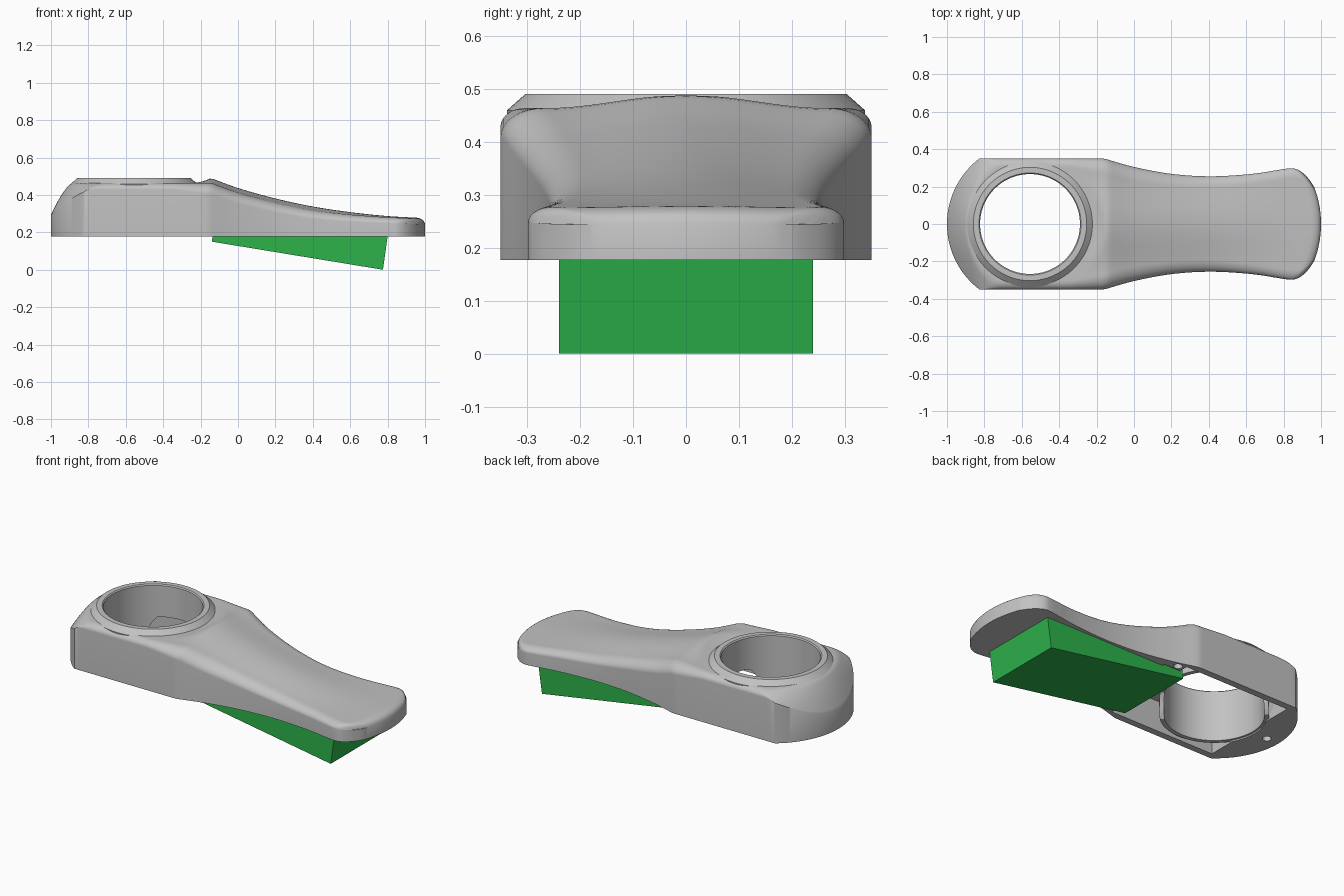
import bpy, bmesh, math

if "Cube" in bpy.data.objects:
    bpy.data.objects.remove(bpy.data.objects["Cube"])

CX = -0.556      # centre of the round opening
FLOOR = 0.177    # underside of the housing


def material(name, rgb):
    m = bpy.data.materials.new(name)
    m.diffuse_color = (*rgb, 1)
    m.use_nodes = True
    m.node_tree.nodes["Principled BSDF"].inputs["Base Color"].default_value = m.diffuse_color
    return m


GREY = material("grey", (0.54, 0.54, 0.54))
GREEN = material("green", (0.026, 0.45, 0.07))


def curve(pts, x):
    """Smooth interpolation through (x, value) points."""
    if x <= pts[0][0]:
        return pts[0][1]
    if x >= pts[-1][0]:
        return pts[-1][1]
    i = max(k for k in range(len(pts) - 1) if pts[k][0] <= x)

    def slope(k):
        a, b = pts[max(k - 1, 0)], pts[min(k + 1, len(pts) - 1)]
        return (b[1] - a[1]) / (b[0] - a[0])
    (x0, y0), (x1, y1) = pts[i], pts[i + 1]
    h = x1 - x0
    t = (x - x0) / h
    return ((2*t**3 - 3*t*t + 1) * y0 + (t**3 - 2*t*t + t) * h * slope(i)
            + (3*t*t - 2*t**3) * y1 + (t**3 - t*t) * h * slope(i + 1))


def smoothstep(a, b, x):
    t = min(1, max(0, (x - a) / (b - a)))
    return t * t * (3 - 2 * t)


WIDTH = [(-0.16, .35), (0, .305), (.2, .268), (.4, .255), (.6, .265), (.78, .287),
         (.9, .298), (.94, .291), (.97, .27), (.988, .24), (1, .2)]
CROWN = [(-.14, .488), (0, .437), (.2, .381), (.4, .338), (.6, .308), (.8, .287), (1, .276)]
DROP = [(-.35, .035), (-.12, .06), (.1, .055), (.4, .042), (.9, .03)]
ROUND = [(-.35, .045), (-.12, .08), (.2, .065), (.9, .05)]
REAR_EDGE = [(-1, .30), (-.94, .345), (-.88, .388), (-.82, .418), (-.7, .44)]


def left_end(y):
    return -0.56 - math.sqrt(0.44**2 - y * y)


def right_end(y):
    return 1 - .555 + math.sqrt(.555**2 - y * y)


def top_height(x, y, edge):
    r = math.hypot(x - CX, y)
    # gentle crown across the width, 1 on the centre line and 0 at the sides
    side = .5 + .5 * math.cos(math.pi * min(1, abs(y) / .27))
    # shoulder around the ring, ridge, then the falling handle
    if x < -.14:
        z = .463 + .025 * smoothstep(.345, .415, r) * side * smoothstep(-.4, -.25, x)
    else:
        z = curve(CROWN, x) - (.025 - .02 * smoothstep(.3, .9, x)) * (1 - side)
    # rounded edge
    rad = curve(ROUND, x)
    k = max(0, 1 - edge / rad)
    z -= curve(DROP, x) * (1 - math.sqrt(max(0, 1 - k * k)))
    # rear face: slopes from the ring's rim to the curved end wall
    if x < -.6:
        rear = .49 - max(0, r - .305) / .135 * (.49 - curve(REAR_EDGE, x))
        d = .012                      # soft blend between the two surfaces
        h = max(0, d - abs(z - rear)) / d
        z = min(z, rear) - h * h * d / 4
    return z


def shade(ob, angle):
    bpy.ops.object.select_all(action='DESELECT')
    ob.select_set(True)
    bpy.context.view_layer.objects.active = ob
    bpy.ops.object.shade_smooth_by_angle(angle=math.radians(angle))


def finish(name, bm, mat, angle=None):
    bmesh.ops.recalc_face_normals(bm, faces=bm.faces)
    me = bpy.data.meshes.new(name)
    bm.to_mesh(me)
    bm.free()
    ob = bpy.data.objects.new(name, me)
    bpy.context.collection.objects.link(ob)
    me.materials.append(mat)
    if angle:
        shade(ob, angle)
    return ob


# --- housing: sculpted top, vertical walls, flat underside
NX, NV = 150, 68
bm = bmesh.new()
top, low = [], []
for i in range(NX + 1):
    s = -math.cos(math.pi * i / NX) * .45 + (-1 + 2 * i / NX) * .55
    w = min(.35, curve(WIDTH, s))
    rt, rl = [], []
    for j in range(NV + 1):
        v = math.sin(math.pi / 2 * (-1 + 2 * j / NV))
        y = v * w
        x = s
        if s < -.7:
            x = -.7 + (-.7 - s) / .3 * (left_end(y) + .7)
        elif s > .7:
            x = .7 + (s - .7) / .3 * (right_end(y) - .7)
        edge = w - abs(y)
        if x > .8:
            # combine side and end distance so the corner stays round
            a, b = max(0, .05 - edge), max(0, .05 - (right_end(y) - x))
            edge = max(0, .05 - math.hypot(a, b))
        rt.append(bm.verts.new((x, y, top_height(x, y, edge))))
        rl.append(bm.verts.new((x, y, FLOOR)))
    top.append(rt)
    low.append(rl)
for i in range(NX):
    for j in range(NV):
        for g in (top, low):
            bm.faces.new((g[i][j], g[i + 1][j], g[i + 1][j + 1], g[i][j + 1]))
    for j in (0, NV):
        bm.faces.new((top[i][j], top[i + 1][j], low[i + 1][j], low[i][j]))
for j in range(NV):
    for i in (0, NX):
        bm.faces.new((top[i][j], top[i][j + 1], low[i][j + 1], low[i][j]))
housing = finish("housing", bm, GREY)


# --- cutters: underside cavity, round opening, screw holes
def box(name, x0, x1, hy, z0, z1):
    b = bmesh.new()
    bmesh.ops.create_cube(b, size=1)
    for v in b.verts:
        v.co = (x0 if v.co.x < 0 else x1, v.co.y * 2 * hy, z0 if v.co.z < 0 else z1)
    return finish(name, b, GREY)


def cylinder(name, x, y, r, z0, z1, n):
    b = bmesh.new()
    bmesh.ops.create_cone(b, cap_ends=True, segments=n, radius1=r, radius2=r, depth=z1 - z0)
    bmesh.ops.translate(b, verts=b.verts, vec=(x, y, (z0 + z1) / 2))
    return finish(name, b, GREY)


cutters = [box("cavity_cutter", -.8, -.105, .31, .1, .36),
           box("cavity_front_cutter", -.15, .003, .255, .09, .3),
           cylinder("opening_cutter", CX, 0, .28, .05, .7, 96)]
for sx, sy in ((-.92, 0), (-.065, .285), (-.065, -.285)):
    cutters.append(cylinder("screw_hole_cutter", sx, sy, .024, .1, .22, 20))
for c in cutters:
    c.hide_render = True
    m = housing.modifiers.new("cut", 'BOOLEAN')
    m.operation = 'DIFFERENCE'
    m.solver = 'EXACT'
    m.object = c
bpy.context.view_layer.update()
cut = bpy.data.meshes.new_from_object(
    housing.evaluated_get(bpy.context.evaluated_depsgraph_get()))
housing.modifiers.clear()
housing.data = cut
for c in cutters:
    bpy.data.objects.remove(c)
shade(housing, 40)

# --- collar: turned ring with a bevelled rim; its sleeve is cut away on one side
profile = [(.267, 0), (.267, .484), (.273, .49), (.303, .49), (.338, .459),
           (.338, .44), (.292, .44), (.292, 0)]
bm = bmesh.new()
N = 96
rings = []
for k in range(N):
    a = 2 * math.pi * k / N
    foot = .185 + .115 * smoothstep(-.1, .3, math.cos(a - math.pi / 4))
    rings.append([bm.verts.new((CX + r * math.cos(a), r * math.sin(a), z or foot))
                  for r, z in profile])
P = len(profile)
for k in range(N):
    a, b = rings[k], rings[(k + 1) % N]
    for p in range(P):
        q = (p + 1) % P
        bm.faces.new((a[p], b[p], b[q], a[q]))
finish("collar", bm, GREY, 30)

# --- wedge: tapered block under the handle
bm = bmesh.new()
side = [(-.14, .15), (.775, .0), (.803, .2), (-.133, .2)]
f = bm.faces.new([bm.verts.new((x, -.24, z)) for x, z in side])
ext = bmesh.ops.extrude_face_region(bm, geom=[f])
bmesh.ops.translate(bm, verts=[v for v in ext['geom'] if isinstance(v, bmesh.types.BMVert)],
                    vec=(0, .48, 0))
finish("wedge", bm, GREEN)
